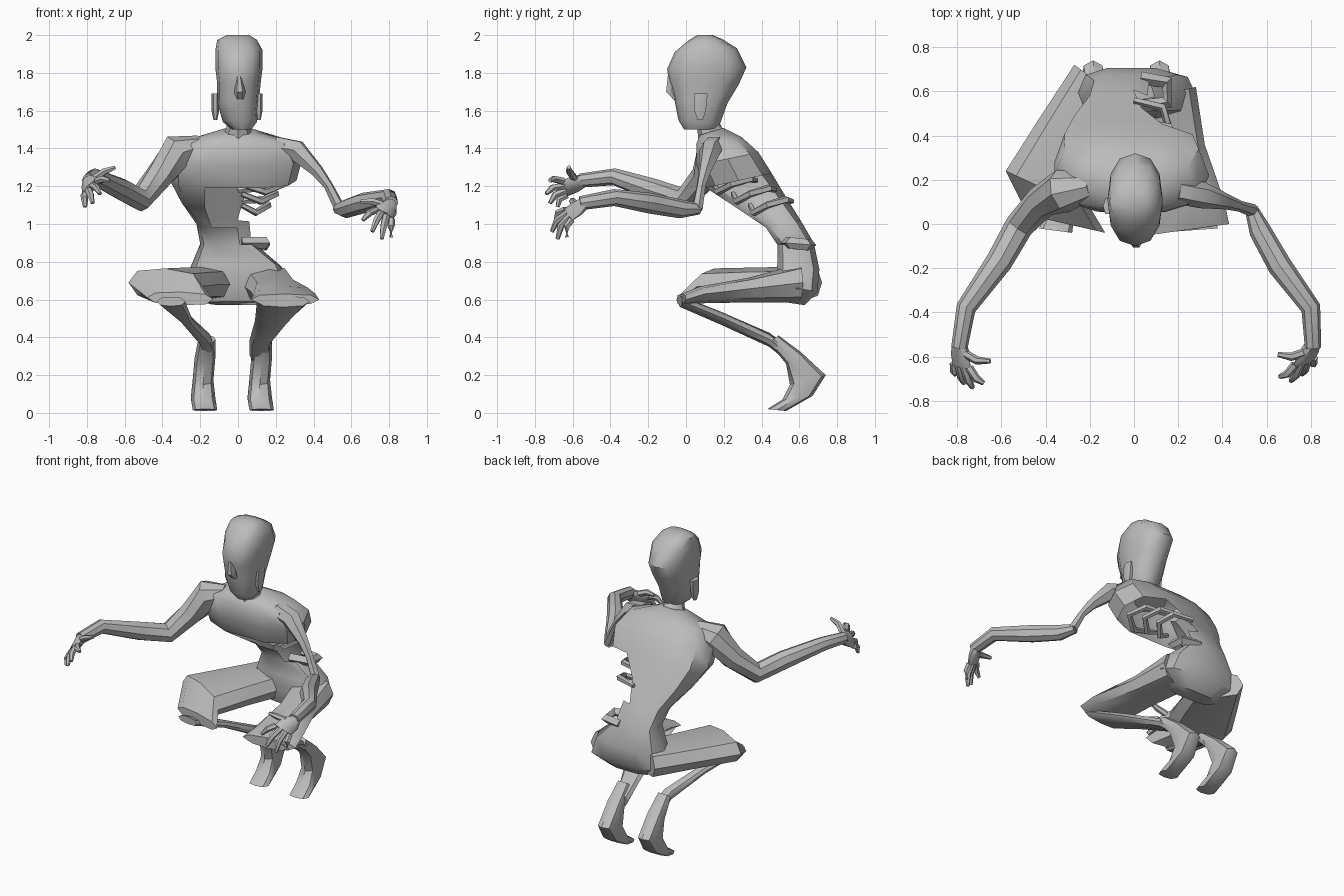
import bpy, bmesh, math
from mathutils import Vector

cube = bpy.data.objects.get("Cube")
if cube:
    bpy.data.objects.remove(cube)

skin = bpy.data.materials.new("pale grey skin")
skin.use_nodes = True
grey = (0.5, 0.5, 0.5, 1)
skin.diffuse_color = grey
skin.node_tree.nodes["Principled BSDF"].inputs["Base Color"].default_value = grey


def finish(name, bm, angle=40):
    """Turn a bmesh into a named object with the skin material."""
    bmesh.ops.recalc_face_normals(bm, faces=bm.faces[:])
    mesh = bpy.data.meshes.new(name)
    bm.to_mesh(mesh)
    bm.free()
    mesh.materials.append(skin)
    obj = bpy.data.objects.new(name, mesh)
    bpy.context.collection.objects.link(obj)
    bpy.ops.object.select_all(action="DESELECT")
    obj.select_set(True)
    bpy.context.view_layer.objects.active = obj
    bpy.ops.object.shade_smooth_by_angle(angle=math.radians(angle))


def swell(value, power):
    return math.copysign(abs(value) ** power, value)


def loft(name, rings, sides=8, torn=None, power=1):
    """Skin a row of (centre, half width vector, half depth vector) rings."""
    bm = bmesh.new()
    rows = []
    for centre, wide, deep in rings:
        row = []
        for i in range(sides):
            a = math.tau * i / sides
            offset = wide * swell(math.cos(a), power) + deep * swell(math.sin(a), power)
            row.append(bm.verts.new(centre + offset))
        rows.append(row)
    for level, (low, high) in enumerate(zip(rows, rows[1:])):
        for i in range(sides):
            j = (i + 1) % sides
            if torn and torn(level, i):
                continue
            bm.faces.new((low[i], low[j], high[j], high[i]))
    bm.faces.new(rows[0])
    bm.faces.new(rows[-1])
    finish(name, bm)


def body(name, sections, sides=10, torn=None, power=1):
    """Sections given as front y, z, back y, z, right x, left x."""
    rings = []
    for fy, fz, by, bz, right, left in sections:
        mid = (right + left) / 2
        front, back = Vector((mid, fy, fz)), Vector((mid, by, bz))
        wide = Vector(((left - right) / 2, 0, 0))
        rings.append(((front + back) / 2, wide, (back - front) / 2))
    loft(name, rings, sides, torn, power)


def limb(name, path, sides=6):
    """Tube through points given as x, y, z, radius."""
    points = [Vector(p[:3]) for p in path]
    rings = []
    for i, p in enumerate(points):
        along = points[min(i + 1, len(points) - 1)] - points[max(i - 1, 0)]
        side = along.cross(Vector((0, 0, 1))).normalized()
        up = side.cross(along).normalized()
        rings.append((p, side * path[i][3], up * path[i][3]))
    loft(name, rings, sides)


def slab(name, sections):
    """Flattened limb: inner point, outer point and half height per section."""
    rings = []
    for inner, outer, height in sections:
        a, b = Vector(inner), Vector(outer)
        rings.append(((a + b) / 2, (b - a) / 2, Vector((0, 0, height))))
    loft(name, rings, power=.8)


# Head: tall skull narrowing to the chin
body("head", [
    (-.01, 1.5, .16, 1.5, -.03, .07),
    (-.04, 1.55, .18, 1.53, -.08, .1),
    (-.06, 1.65, .22, 1.64, -.11, .11),
    (-.09, 1.75, .28, 1.74, -.11, .12),
    (-.1, 1.82, .32, 1.83, -.12, .13),
    (-.06, 1.91, .27, 1.93, -.12, .13),
    (.01, 1.97, .19, 1.98, -.11, .1),
    (.06, 2, .14, 2, -.06, .06),
], 12, None, .85)
body("nose", [
    (-.1, 1.78, -.05, 1.78, -.01, .02),
    (-.11, 1.7, -.04, 1.7, -.02, .04),
    (-.07, 1.66, -.03, 1.66, -.01, .03),
], 6)
for name, x in (("right_ear", -.12), ("left_ear", .11)):
    body(name, [
        (.06, 1.55, .09, 1.55, x - .01, x + .01),
        (.04, 1.6, .11, 1.6, x - .02, x + .02),
        (.04, 1.69, .12, 1.69, x - .02, x + .02),
    ], 6)
body("neck", [
    (.03, 1.57, .16, 1.58, -.06, .06),
    (.06, 1.5, .19, 1.51, -.06, .06),
    (.07, 1.4, .25, 1.47, -.11, .11),
], 8)


# Torso: hunched shell with its belly and left flank torn open below the chest
def torn_belly(level, side):
    return level in (3, 4) and side in (0, 1, 7, 8, 9) or level == 5 and side in (0, 8, 9)


body("torso", [
    (.07, 1.47, .2, 1.51, -.09, .09),
    (.05, 1.42, .3, 1.46, -.28, .28),
    (.05, 1.31, .39, 1.38, -.36, .34),
    (.1, 1.19, .46, 1.27, -.36, .31),
    (.27, 1.08, .53, 1.15, -.3, .16),
    (.42, .98, .61, 1.02, -.22, .08),
    (.48, .89, .68, .9, -.2, .09),
    (.48, .79, .71, .76, -.25, .23),
    (.47, .68, .7, .64, -.27, .28),
    (.5, .59, .63, .57, -.16, .17),
], 10, torn_belly, .68)

# Bare bones in the torn flank and the broken rim of the hip
for name, y, z, reach in (("upper_rib", .24, 1.21, .24), ("middle_rib", .34, 1.16, .2),
                          ("lower_rib", .43, 1.1, .16)):
    limb(name, [
        (0, y + .13, z + .02, .015),
        (reach * .8, y + .1, z + .03, .02),
        (reach, y, z, .02),
        (reach * .6, y - .07, z - .04, .02),
        (.02, y - .09, z, .015),
    ], 5)
limb("hip_rim", [(.02, .53, .9, .03), (.15, .55, .9, .03),
                 (.15, .64, .89, .03), (.03, .66, .89, .03)], 4)

# Arms: the left upper arm is worn down to bone
limb("right_arm", [
    (-.2, .17, 1.41, .06),
    (-.32, .15, 1.38, .1),
    (-.42, .1, 1.25, .075),
    (-.52, -.01, 1.13, .065),
    (-.61, -.17, 1.18, .06),
    (-.76, -.38, 1.25, .045),
    (-.79, -.56, 1.23, .037),
], 8)
limb("left_upper_arm", [
    (.2, .15, 1.41, .06),
    (.31, .13, 1.39, .06),
    (.42, .1, 1.28, .035),
    (.48, .08, 1.2, .025),
    (.54, .06, 1.08, .03),
])
limb("left_forearm", [
    (.53, .07, 1.08, .03),
    (.57, -.03, 1.08, .05),
    (.66, -.19, 1.11, .055),
    (.8, -.38, 1.14, .045),
    (.81, -.56, 1.11, .037),
], 8)


# Hands: a flat palm fanned across the knuckles, with five bent fingers
def hand(side, wrist, palm, tips):
    a, b = Vector(wrist), Vector(palm)
    ends = [Vector(t) for t in tips]
    across = (ends[1] - ends[4]).normalized()
    thick = (b - a).cross(across).normalized() * .022
    loft(side + "_palm", [(a, across * .035, thick * 1.5),
                          (a.lerp(b, .5), across * .06, thick * 1.3),
                          (b, across * .06, thick)])
    fingers = ("thumb", "index_finger", "middle_finger", "ring_finger", "little_finger")
    for i, end in enumerate(ends):
        root = b + across * .034 * (2.5 - i)
        if i == 0:
            root = a.lerp(b, .4) + across * .03
        bend = root.lerp(end, .5) + Vector((0, -.015, .01))
        limb(side + "_" + fingers[i],
             [(*root, .02), (*bend, .019), (*end, .011)], 6)


hand("right", (-.79, -.54, 1.23), (-.78, -.64, 1.19),
     [(-.65, -.62, 1.3), (-.68, -.72, 1.23), (-.73, -.74, 1.16),
      (-.77, -.72, 1.11), (-.81, -.68, 1.09)])
hand("left", (.81, -.54, 1.11), (.77, -.62, 1.05),
     [(.65, -.59, 1.12), (.66, -.69, 1.02), (.71, -.71, .96),
      (.76, -.68, .92), (.81, -.63, .93)])

# Legs: broad thighs folded forward over thin shins
slab("right_thigh", [
    ((-.02, .54, .68), (-.27, .72, .69), .09),
    ((-.1, .3, .68), (-.44, .46, .69), .085),
    ((-.19, .06, .67), (-.58, .24, .69), .085),
    ((-.13, -.04, .6), (-.48, .04, .61), .035),
])
slab("left_thigh", [
    ((.02, .56, .68), (.28, .62, .69), .1),
    ((.07, .3, .64), (.32, .36, .66), .065),
    ((.08, .05, .62), (.41, .1, .63), .045),
    ((.07, -.05, .6), (.43, .0, .6), .03),
])
slab("right_shin", [
    ((-.28, -.04, .59), (-.43, -.02, .59), .025),
    ((-.24, .22, .49), (-.31, .22, .5), .025),
    ((-.14, .44, .39), (-.21, .44, .39), .035),
    ((-.12, .52, .33), (-.19, .52, .33), .04),
])
slab("left_shin", [
    ((.1, -.04, .59), (.38, -.02, .59), .03),
    ((.09, .2, .49), (.28, .2, .5), .035),
    ((.06, .44, .38), (.18, .44, .39), .035),
    ((.06, .54, .31), (.17, .54, .31), .04),
])

# Feet: hanging toes down with a raised heel
for name, x in (("right_foot", -.18), ("left_foot", .12)):
    body(name, [
        (.44, .37, .49, .41, x - .03, x + .06),
        (.53, .26, .61, .32, x - .05, x + .06),
        (.55, .15, .74, .2, x - .06, x + .05),
        (.51, .07, .67, .09, x - .07, x + .06),
        (.43, .02, .53, .01, x - .06, x + .07),
    ], 8, None, .8)
